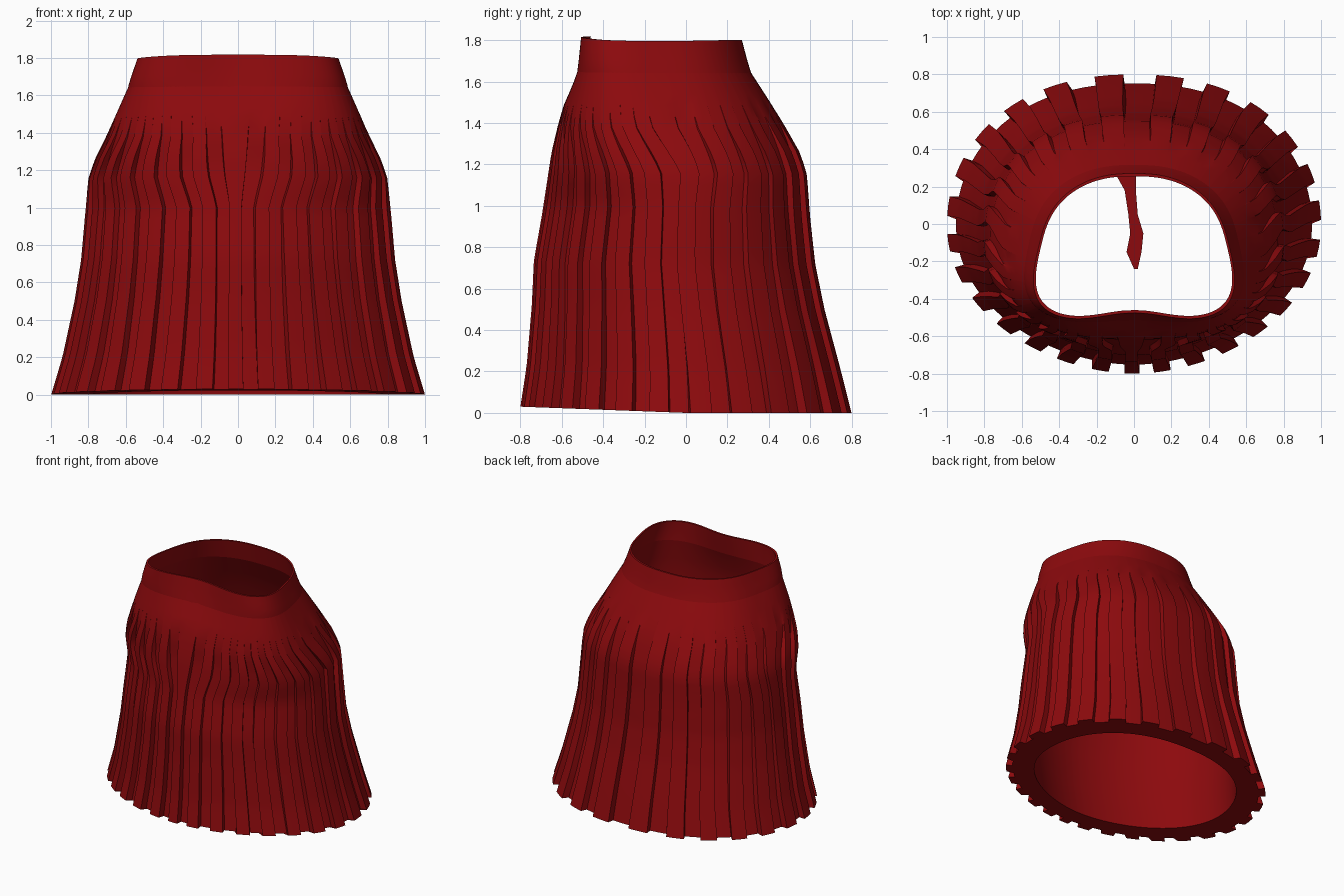
import bpy, bmesh, math

cube = bpy.data.objects.get("Cube")
if cube:
    bpy.data.objects.remove(cube)

red = bpy.data.materials.new("deep_red_cloth")
red.use_nodes = True
red.diffuse_color = (0.265, 0.003, 0.004, 1)
red.node_tree.nodes["Principled BSDF"].inputs["Base Color"].default_value = red.diffuse_color

PLEATS = 27
# Silhouette rows: height, half width, front y, back y
OUTER = [(0, 1.0, -0.8, 0.8), (0.2, 0.94, -0.77, 0.75), (0.5, 0.875, -0.745, 0.67),
         (0.72, 0.84, -0.735, 0.625), (0.95, 0.82, -0.695, 0.6), (1.15, 0.8, -0.665, 0.585),
         (1.25, 0.765, -0.65, 0.555), (1.4, 0.685, -0.615, 0.47), (1.55, 0.61, -0.57, 0.375),
         (1.65, 0.56, -0.54, 0.31), (1.8, 0.512, -0.535, 0.27)]
LINING = [(0, 0.78, -0.62, 0.62), (0.25, 0.79, -0.66, 0.6), (0.55, 0.81, -0.68, 0.6),
          (1.15, 0.75, -0.615, 0.535), (1.4, 0.645, -0.575, 0.43), (1.65, 0.54, -0.52, 0.29),
          (1.8, 0.5, -0.52, 0.255)]


def clamp(v):
    return max(0.0, min(1.0, v))


def sample(rows, z):
    """Interpolate the silhouette at a height."""
    for lo, hi in zip(rows, rows[1:]):
        if z <= hi[0]:
            f = (z - lo[0]) / (hi[0] - lo[0])
            return [p + (q - p) * f for p, q in zip(lo, hi)][1:]
    return rows[-1][1:]


def point(rows, z, t, inset):
    """Oval at the hem that becomes a rounded trapezoid at the waist."""
    a, front, back = sample(rows, z)
    b, cy = (back - front) / 2 - inset, (back + front) / 2
    a -= inset
    w = clamp((z - 1.0) / 0.7)
    c, s = math.cos(t), math.sin(t)
    power = 2 / (2.05 + 0.15 * s * (1 - w) + w * (0.9 - 0.4 * s))
    u = math.copysign(abs(c) ** power, c)
    v = math.copysign(abs(s) ** power, s)
    x = a * u * (1 - 0.18 * w * v)
    y = cy + b * v
    if s < 0:  # hollow in the front of the waist
        y += 0.06 * clamp((z - 1.5) / 0.3) * math.exp(-(x / 0.26) ** 2)
    lift = 0.03 * max(0, -y / 0.8) * (1 - z / 1.8)
    crest = 0.016 * clamp((z - 1.6) / 0.2) * (s * s * (0.8 - 0.5 * s) - 0.2)
    return x, y, z + lift + crest


def pleated_ring(z):
    """Square-cut pleats that soften and vanish above the hips."""
    fade = clamp((1.49 - z) / 0.24)
    depth = (0.048 - 0.016 * clamp(z / 0.8)) * fade * fade
    ring = []
    for i in range(PLEATS):
        drift = 0.006 * math.sin(3 * z + 1.7 * i) * fade
        for frac, groove in ((0, 0), (0.25, 0), (0.5, 0), (0.51, 1), (0.75, 1), (0.99, 1)):
            t = (i - 0.08 + frac) * math.tau / PLEATS + drift
            # Pleats crowd toward the front, and their tops sweep that way too
            t -= (0.2 + 0.13 * clamp((z - 1.17) / 0.22)) * math.cos(t)
            ring.append(point(OUTER, z, t, depth * groove))
    return ring


def plain_ring(rows, z, inset=0.0):
    """Smooth ring with the same vertex spacing as the pleat tops."""
    n = PLEATS * 6
    angles = [(i - 0.48) * math.tau / n for i in range(n)]
    return [point(rows, z, t - 0.33 * math.cos(t), inset) for t in angles]


def finish(bm, name, angle=28):
    bmesh.ops.recalc_face_normals(bm, faces=bm.faces)
    mesh = bpy.data.meshes.new(name)
    bm.to_mesh(mesh)
    bm.free()
    obj = bpy.data.objects.new(name, mesh)
    bpy.context.collection.objects.link(obj)
    mesh.materials.append(red)
    bpy.ops.object.select_all(action="DESELECT")
    obj.select_set(True)
    bpy.context.view_layer.objects.active = obj
    bpy.ops.object.shade_smooth_by_angle(angle=math.radians(angle))


def loft(name, rings):
    bm = bmesh.new()
    loops = [[bm.verts.new(p) for p in ring] for ring in rings]
    for lower, upper in zip(loops, loops[1:]):
        for i in range(len(lower)):
            j = (i + 1) % len(lower)
            bm.faces.new((lower[i], lower[j], upper[j], upper[i]))
    finish(bm, name)


# Pleated outside, from the hem to the waist seam, with the flat hem and lining
heights = [0.055 * k for k in range(31)]
outside = [pleated_ring(z) for z in heights]
lining = [plain_ring(LINING, z) for z in (1.65, 1.5, 1.4, 1.25, 1.15, 0.8, 0.55, 0.4, 0.25, 0.12, 0)]
loft("pleated_skirt", lining + outside)

# Waistband with its soft lower seam and thin top edge
band = [plain_ring(OUTER, z, inset) for z, inset in
        ((1.63, 0.003), (1.655, -0.002), (1.7, 0), (1.75, 0), (1.8, 0))]
band += [plain_ring(LINING, z) for z in (1.8, 1.72, 1.65)]
loft("waistband", band)

# Ragged loose strip of lining reaching inward from the back: y, left x, right x
strip = [(0.54, -0.13, 0.02), (0.27, -0.1, 0.01), (0.18, -0.05, 0.01), (0.05, -0.03, 0.02),
         (-0.05, -0.02, 0.05), (-0.15, -0.04, 0.04), (-0.24, 0, 0.02)]
bm = bmesh.new()
pairs = [[bm.verts.new((x, y, 1.1)) for x in xs] for y, *xs in strip]
for a, b in zip(pairs, pairs[1:]):
    bm.faces.new((a[0], a[1], b[1], b[0]))
finish(bm, "loose_lining_strip")
